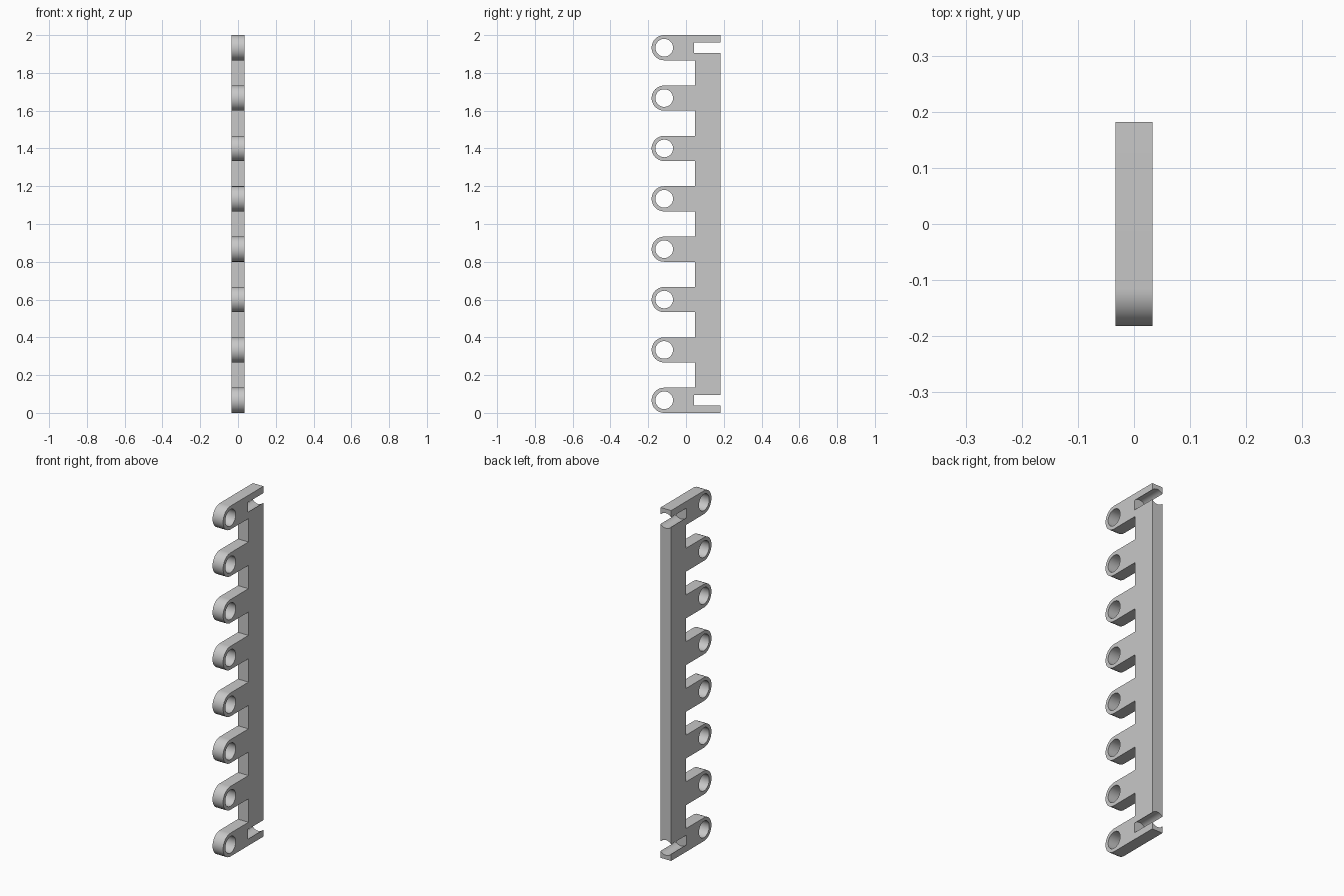
import bpy, bmesh, math
from mathutils import Matrix, Vector

if "Cube" in bpy.data.objects:
    bpy.data.objects.remove(bpy.data.objects["Cube"], do_unlink=True)

LUGS = 8
R = 2 / 30                 # lug radius
PITCH = 4 * R              # lug spacing
HALF_X = R / 2             # half thickness
LUG_Y = -0.182 + R         # lug centre
SPINE_Y, BACK_Y = 0.047, 0.182
HOLE_R = 0.0467
BORE_R, BORE_Y = 0.0433, 0.043


def new_object(name, bm):
    bmesh.ops.recalc_face_normals(bm, faces=bm.faces)
    mesh = bpy.data.meshes.new(name)
    bm.to_mesh(mesh)
    bm.free()
    obj = bpy.data.objects.new(name, mesh)
    bpy.context.collection.objects.link(obj)
    return obj


# Grey plastic
grey = bpy.data.materials.new("light_grey")
grey.use_nodes = True
colour = (0.58, 0.58, 0.58, 1)
grey.diffuse_color = colour
grey.node_tree.nodes["Principled BSDF"].inputs["Base Color"].default_value = colour

# Comb outline: straight spine at the back, round-ended lugs at the front
centres = [R + i * PITCH for i in range(LUGS)]
outline = [(BACK_Y, 2), (BACK_Y, 0)]
for i, z in enumerate(centres):
    if i > 0:
        outline.append((SPINE_Y, z - R))
    for k in range(25):
        a = -math.pi / 2 - math.pi * k / 24
        outline.append((LUG_Y + R * math.cos(a), z + R * math.sin(a)))
    if i < LUGS - 1:
        outline.append((SPINE_Y, z + R))

bm = bmesh.new()
face = bm.faces.new([bm.verts.new((-HALF_X, y, z)) for y, z in outline])
side = bmesh.ops.extrude_face_region(bm, geom=[face])
bmesh.ops.translate(bm, vec=(2 * HALF_X, 0, 0),
                    verts=[v for v in side["geom"] if isinstance(v, bmesh.types.BMVert)])
comb = new_object("hinge_comb", bm)
comb.data.materials.append(grey)

# Cutter: a pin hole across each lug, and a bore from the back at both ends
bm = bmesh.new()


def cylinder(radius, length, centre, rotation):
    bmesh.ops.create_cone(bm, cap_ends=True, segments=48, radius1=radius, radius2=radius,
                          depth=length, matrix=Matrix.Translation(Vector(centre)) @ rotation)


for z in centres:
    cylinder(HOLE_R, 0.2, (0, LUG_Y, z), Matrix.Rotation(math.pi / 2, 4, 'Y'))
for z in (centres[0], centres[-1]):
    cylinder(BORE_R, 0.2, (0, BORE_Y + 0.1, z), Matrix.Rotation(math.pi / 2, 4, 'X'))
cutter = new_object("hole_cutter", bm)
cutter.hide_render = True

cut = comb.modifiers.new("holes", 'BOOLEAN')
cut.operation = 'DIFFERENCE'
cut.solver = 'EXACT'
cut.object = cutter

bpy.ops.object.select_all(action='DESELECT')
comb.select_set(True)
bpy.context.view_layer.objects.active = comb
bpy.ops.object.modifier_apply(modifier=cut.name)
bpy.data.objects.remove(cutter, do_unlink=True)
bpy.ops.object.shade_smooth_by_angle(angle=math.radians(30))
